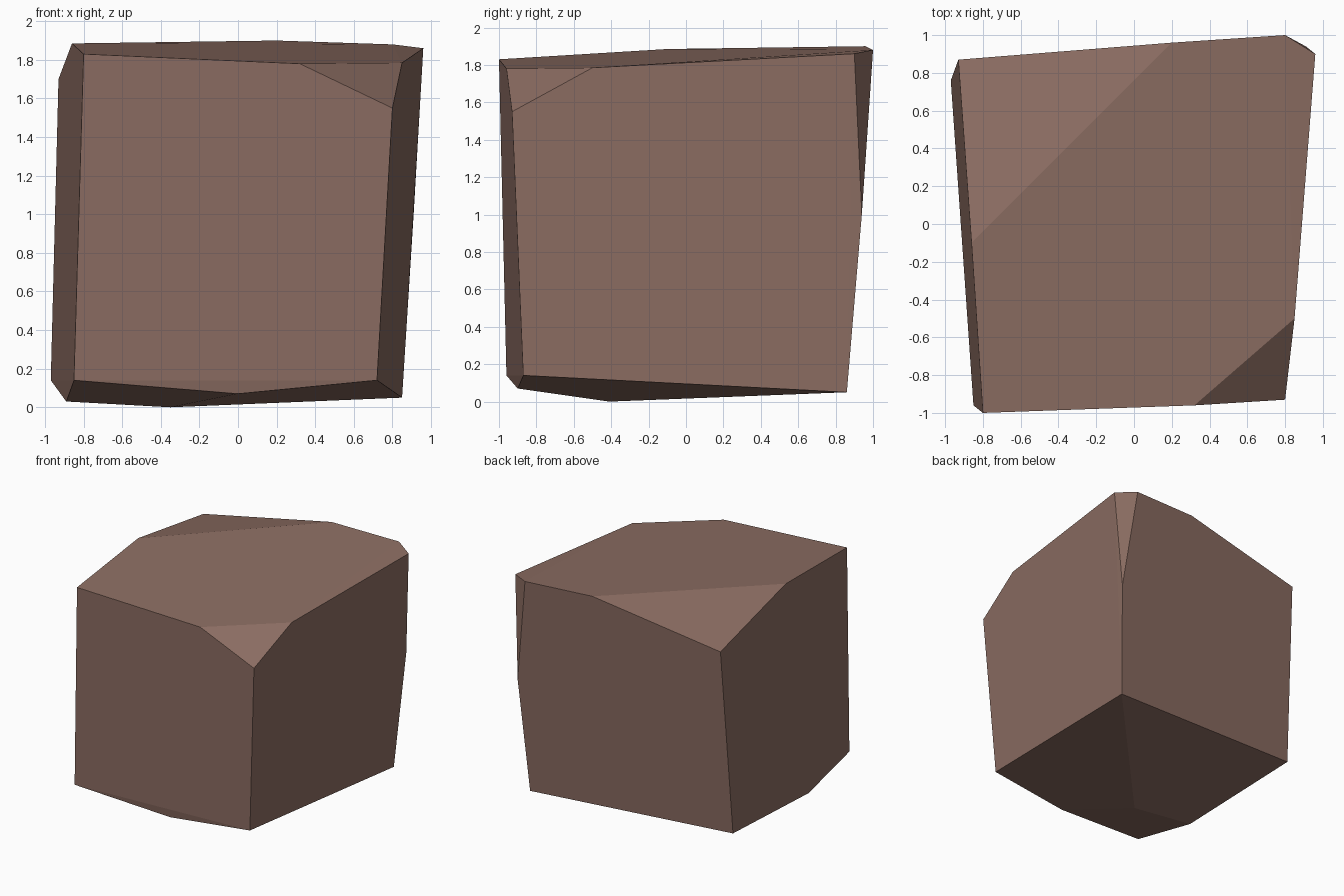
import bpy
import bmesh
from math import radians

default_cube = bpy.data.objects.get("Cube")
if default_cube:
    bpy.data.objects.remove(default_cube, do_unlink=True)


def make_material(name, color):
    material = bpy.data.materials.new(name)
    material.use_nodes = True
    material.diffuse_color = color
    for node in material.node_tree.nodes:
        if node.type == "BSDF_PRINCIPLED":
            node.inputs["Base Color"].default_value = color
            node.inputs["Roughness"].default_value = 0.9
    return material


def make_hull(name, corners, material, flat_angle):
    """Wrap the corners in a convex solid and merge nearly coplanar facets."""
    bm = bmesh.new()
    for corner in corners:
        bm.verts.new(corner)
    bmesh.ops.convex_hull(bm, input=bm.verts[:])
    bmesh.ops.dissolve_limit(bm, angle_limit=flat_angle,
                             verts=bm.verts[:], edges=bm.edges[:])
    bmesh.ops.recalc_face_normals(bm, faces=bm.faces[:])
    mesh = bpy.data.meshes.new(name)
    bm.to_mesh(mesh)
    bm.free()
    mesh.materials.append(material)
    obj = bpy.data.objects.new(name, mesh)
    bpy.context.collection.objects.link(obj)
    return obj


# Top rim, with chipped front and back corners
top_rim = [
    (-0.8, -1, 1.83), (0.32, -0.96, 1.78), (0.85, -0.5, 1.785),
    (0.96, 0.9, 1.86), (0.8, 1, 1.88), (0.2, 0.96, 1.9),
    (-0.86, -0.1, 1.885),
]

# Lower ends of the three chips
chip_tips = [(0.8, -0.93, 1.55), (0.91, 0.94, 1), (-0.93, 0.87, 1.7)]

# Bottom rim and the lowest point of the shallow underside
bottom_rim = [
    (0.72, -0.87, 0.14), (0, -0.9, 0.07), (-0.85, -0.96, 0.14),
    (-0.89, -0.36, 0.03), (-0.97, 0.76, 0.14), (0.85, 0.86, 0.05),
]
underside = [(-0.35, -0.41, 0)]

stone_brown = make_material("warm brown stone", (0.266, 0.156, 0.125, 1))
make_hull("boulder", top_rim + chip_tips + bottom_rim + underside,
          stone_brown, radians(2))
